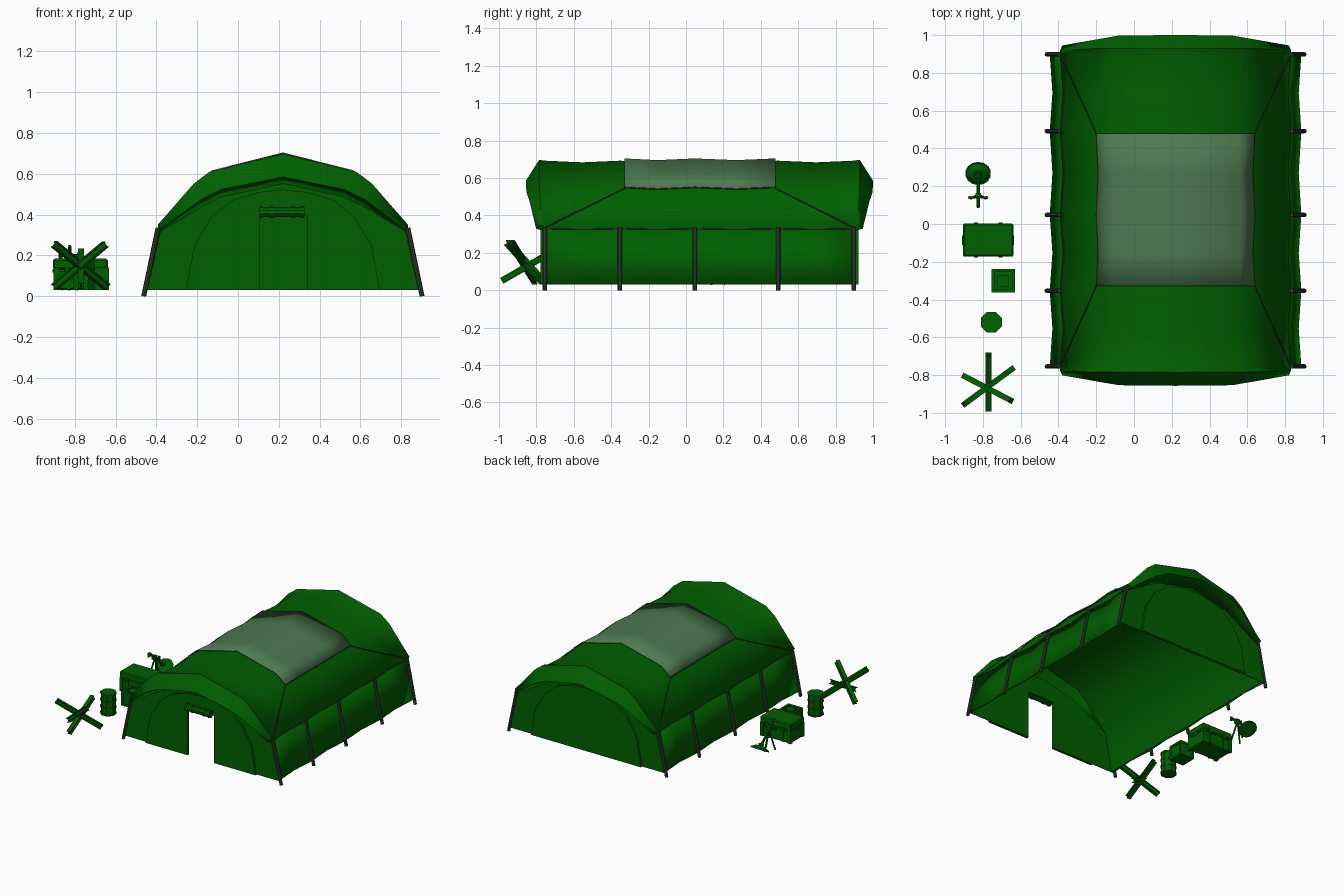
import bpy, bmesh, math
from mathutils import Vector, Matrix

if "Cube" in bpy.data.objects:
    bpy.data.objects.remove(bpy.data.objects["Cube"])

def material(name, c):
    m = bpy.data.materials.new(name)
    m.diffuse_color = (*c, 1)
    m.use_nodes = True
    m.node_tree.nodes["Principled BSDF"].inputs["Base Color"].default_value = m.diffuse_color
    return m

GREEN = material("canvas_green", (0.0, 0.115, 0.0))
PALE = material("skylight_pale_green", (0.075, 0.19, 0.08))
DARK = material("pole_dark", (0.03, 0.055, 0.032))
CX = 0.22                                   # tent centre line
POLES = [-0.754, -0.353, 0.048, 0.492, 0.898]

def finish(name, bm, mat, thick=0, smooth=0):
    bmesh.ops.recalc_face_normals(bm, faces=bm.faces)
    me = bpy.data.meshes.new(name)
    bm.to_mesh(me)
    bm.free()
    me.materials.append(mat)
    ob = bpy.data.objects.new(name, me)
    bpy.context.collection.objects.link(ob)
    if smooth:
        bpy.ops.object.select_all(action='DESELECT')
        ob.select_set(True)
        bpy.context.view_layer.objects.active = ob
        bpy.ops.object.shade_smooth_by_angle(angle=math.radians(smooth))
    if thick:
        s = ob.modifiers.new("thickness", 'SOLIDIFY')
        s.thickness, s.offset = thick, 0
    return ob

def grid(name, rows, mat, thick, smooth=0):
    bm = bmesh.new()
    vs = [[bm.verts.new(p) for p in r] for r in rows]
    for i in range(len(rows) - 1):
        for j in range(len(rows[0]) - 1):
            bm.faces.new((vs[i][j], vs[i][j+1], vs[i+1][j+1], vs[i+1][j]))
    return finish(name, bm, mat, thick, smooth)

def add_box(bm, c, s, rot=Matrix()):
    bmesh.ops.create_cube(bm, size=1, matrix=Matrix.Translation(c) @ rot @ Matrix.Diagonal((*s, 1)))

def add_rod(bm, p, q, r, n=8, r2=None):
    p, q = Vector(p), Vector(q)
    rot = (q - p).to_track_quat('Z', 'Y').to_matrix().to_4x4()
    bmesh.ops.create_cone(bm, cap_ends=True, segments=n, radius1=r, radius2=r if r2 is None else r2,
                          depth=(q - p).length, matrix=Matrix.Translation((p + q) / 2) @ rot)

def rods(name, segs, r, mat, n=8):
    bm = bmesh.new()
    for p, q in segs:
        add_rod(bm, p, q, r, n)
    return finish(name, bm, mat)

def both(half):                             # mirror a half profile
    return [(-u, *r) for u, *r in half] + [(u, *r) for u, *r in half[-2::-1]]

# Canopy: sagging cloth between poles, drooping lips at both ends
ROOF = both([(0.61, 0.33), (0.42, 0.538), (0.345, 0.603), (0, 0.69)])
RING = both([(0.61, 0.35, 0.02), (0.435, 0.55, 0.03), (0.36, 0.607, 0.03), (0, 0.695, 0.03)])
LIP = both([(0.60, 0.33, 0.045), (0.40, 0.475, 0.08), (0.30, 0.525, 0.097), (0, 0.585, 0.10)])
INNER = both([(0.60, 0.32, 0.006), (0.40, 0.44, 0.006), (0.30, 0.49, 0.006), (0, 0.555, 0.006)])
stations = []
for a, b in zip(POLES, POLES[1:]):
    stations += [(a, 0), ((a + b) / 2, 1)]
stations.append((POLES[-1], 0))

def roof_row(y, sag, dz=0):
    return [(CX + u * (1 - 0.025 * sag), y, z - (0.003 if z < 0.4 else 0.009) * sag + dz)
            for u, z in ROOF]

def end_row(ring, y, d):
    return [(CX + u, y + d * o, z) for u, z, o in ring]

mid = [roof_row(y, s) for y, s in stations]
rows = ([end_row(r, POLES[0], -1) for r in (INNER, LIP, RING)] + mid +
        [end_row(r, POLES[-1], 1) for r in (RING, LIP, INNER)])
grid("roof_canopy", rows, GREEN, 0.005, 35)
sky = [(-0.328, 0)] + stations[3:6] + [(0.478, 0)]
panel = [roof_row(y, s, 0.012)[1:6] for y, s in sky]
grid("roof_skylight", panel, PALE, 0.005, 35)

# Side walls and the smooth vaulted inner liner
for side, name in ((-1, "left_wall"), (1, "right_wall")):
    grid(name, [[(CX + side * (0.605 - 0.015 * s), y, 0.33 - 0.003 * s),
                 (CX + side * (0.664 - 0.014 * s), y, 0.03)] for y, s in stations], GREEN, 0.004, 35)
LINER = both([(0.645, 0.031), (0.588, 0.32), (0.405, 0.515), (0.33, 0.582), (0, 0.668)])
grid("inner_liner", [[(CX + u, y, min(z, zmax)) for u, z in LINER]
                     for y, zmax in ((-0.752, 1), (0.896, 1))], GREEN, 0, 60)

# End walls with raised arch panels; front has the doorway notch
DOOR = [(0.118, 0.03), (0.118, 0.40), (-0.113, 0.40), (-0.113, 0.03)]
ARCH = both([(0.475, 0.03), (0.435, 0.25), (0.35, 0.39), (0.25, 0.47), (0.12, 0.51), (0, 0.523)])
WALL = [(-0.664, 0.03)] + [(u, z) for u, z, o in INNER] + [(0.664, 0.03)]

def sheet(name, pts, y, thick):
    bm = bmesh.new()
    f = bm.faces.new([bm.verts.new((CX + u, y, z)) for u, z in pts])
    bmesh.ops.triangulate(bm, faces=[f])
    finish(name, bm, GREEN, thick)

for name, y, d, door in (("front", POLES[0], -1, DOOR), ("back", POLES[-1], 1, [])):
    sheet(name + "_wall", WALL + door, y + d * 0.004, 0.005)
    sheet(name + "_arch_panel", ARCH + door, y + d * 0.014, 0.018)

# Rolled door flap with ties
bm = bmesh.new()
yf = POLES[0] - 0.04
add_rod(bm, (0.105, yf, 0.412), (0.325, yf, 0.412), 0.024, 10)
for x in (0.115, 0.165, 0.27, 0.315):
    add_rod(bm, (x - 0.008, yf, 0.412), (x + 0.008, yf, 0.412), 0.028, 10)
finish("rolled_door_flap", bm, GREEN)

# Poles and seam ropes
poles, seams = [], []
for s in (-1, 1):
    for y in POLES:
        poles.append(((CX + s * 0.682, y, 0), (CX + s * 0.612, y, 0.335)))
    for y0, y1 in ((sky[0][0], POLES[0]), (sky[-1][0], POLES[4])):
        seams.append(((CX + s * 0.42, y0, 0.546), (CX + s * 0.61, y1, 0.334)))
    eave = [r[0 if s < 0 else -1] for r in mid]
    edge = [r[0 if s < 0 else -1] for r in panel]
    seams += list(zip(eave, eave[1:])) + list(zip(edge, edge[1:]))
rods("side_poles", poles, 0.012, DARK)
rods("roof_seams", seams, 0.0035, DARK, 6)

# Anti-vehicle hedgehog: three crossed I-beams
bm = bmesh.new()
for p, q in (((-0.90, -0.805, 0.045), (-0.65, -0.935, 0.255)),
             ((-0.642, -0.765, 0.045), (-0.90, -0.955, 0.255)),
             ((-0.77, -0.985, 0.05), (-0.77, -0.69, 0.22))):
    p, q = Vector(p), Vector(q)
    rot = (q - p).to_track_quat('Z', 'Y').to_matrix().to_4x4()
    n = (q - p).length
    add_box(bm, (p + q) / 2, (0.009, 0.03, n), rot)
    for k in (-1, 1):
        add_box(bm, (p + q) / 2 + rot.to_3x3() @ Vector((0, k * 0.014, 0)), (0.03, 0.007, n), rot)
finish("hedgehog_barrier", bm, GREEN)

# Barrel with ribs
bm = bmesh.new()
bx, by = -0.755, -0.52
add_rod(bm, (bx, by, 0.032), (bx, by, 0.19), 0.055, 8)
for z in (0.036, 0.085, 0.138, 0.19):
    add_rod(bm, (bx, by, z - 0.006), (bx, by, z + 0.006), 0.06, 8)
bmesh.ops.rotate(bm, verts=bm.verts, cent=(bx, by, 0), matrix=Matrix.Rotation(math.pi / 8, 3, 'Z'))
finish("barrel", bm, GREEN)

# Small crate with stepped, recessed lid
bm = bmesh.new()
add_box(bm, (-0.693, -0.30, 0.08), (0.112, 0.112, 0.10))
for sx in (-1, 1):
    for sy in (-1, 1):
        add_box(bm, (-0.693 + sx * 0.054, -0.30 + sy * 0.054, 0.085), (0.016, 0.016, 0.11))
    for z in (0.038, 0.132):
        add_box(bm, (-0.693 + sx * 0.054, -0.30, z), (0.016, 0.124, 0.016))
        add_box(bm, (-0.693, -0.30 + sx * 0.054, z), (0.124, 0.016, 0.016))
add_box(bm, (-0.693, -0.30, 0.133), (0.06, 0.06, 0.01))
finish("small_crate", bm, GREEN)

# Large equipment case: body, lid, straps, latches
bm = bmesh.new()
kx, ky = -0.772, -0.085
add_box(bm, (kx, ky, 0.08), (0.256, 0.164, 0.10))
add_box(bm, (kx, ky, 0.158), (0.268, 0.174, 0.052))
bmesh.ops.bevel(bm, geom=bm.edges[:], offset=0.008, segments=1, affect='EDGES')
for sx in (-1, 1):
    for sy in (-1, 1):
        add_box(bm, (kx + sx * 0.118, ky + sy * 0.075, 0.085), (0.026, 0.022, 0.108))
        add_box(bm, (kx + sx * 0.065, ky + sy * 0.086, 0.132), (0.022, 0.012, 0.04))
        add_box(bm, (kx + sx * 0.06, ky + sy * 0.08, 0.08), (0.014, 0.012, 0.095))
    add_box(bm, (kx + sx * 0.132, ky, 0.125), (0.012, 0.05, 0.018))
finish("equipment_case", bm, GREEN)

# Ground detector: tilted stem, ringed disc, handle bar and legs
bm = bmesh.new()
gx = -0.825
head, top = Vector((gx, 0.262, 0.085)), Vector((gx, 0.09, 0.245))
add_rod(bm, head, top, 0.009)
n = Vector((0, 0.5, -0.85)).normalized()
add_rod(bm, head - n * 0.012, head + n * 0.008, 0.035, 14, 0.066)
add_rod(bm, head + n * 0.005, head + n * 0.016, 0.068, 14)
add_rod(bm, head - n * 0.03, head - n * 0.005, 0.02, 10)
add_rod(bm, (gx - 0.05, 0.14, 0.20), (gx + 0.05, 0.14, 0.20), 0.006)
for s in (-1, 1):
    add_rod(bm, (gx + s * 0.045, 0.14, 0.185), (gx + s * 0.045, 0.14, 0.215), 0.009)
    add_rod(bm, (gx, 0.155, 0.185), (gx + s * 0.04, 0.135, 0.03), 0.006)
add_rod(bm, (gx, 0.155, 0.185), (gx, 0.21, 0.03), 0.006)
add_box(bm, (gx, 0.15, 0.19), (0.03, 0.03, 0.03))
finish("ground_detector", bm, GREEN)
